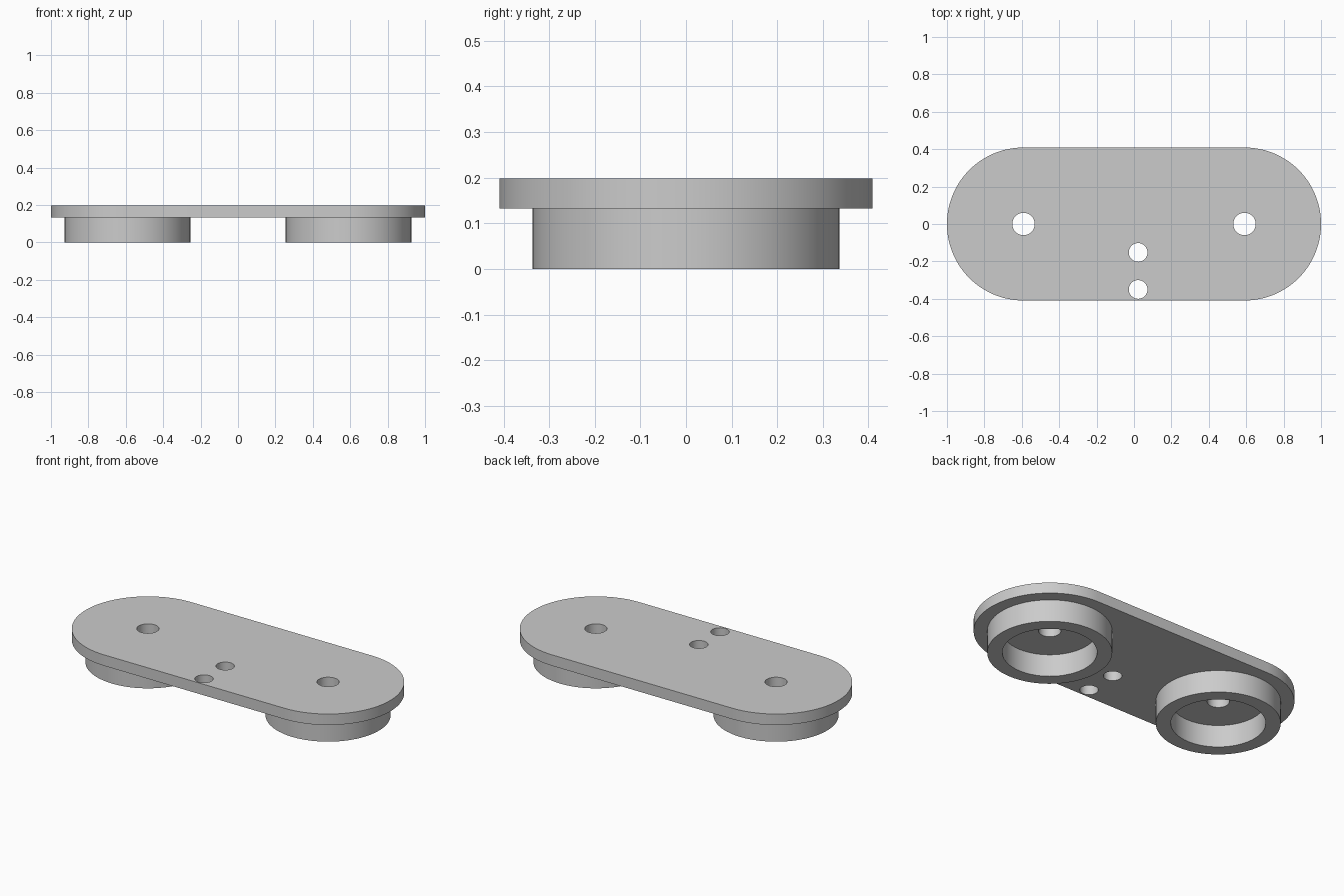
import bpy, bmesh
from math import pi, sin, cos

cube = bpy.data.objects.get("Cube")
if cube:
    bpy.data.objects.remove(cube, do_unlink=True)

PLATE_BOTTOM, PLATE_TOP = 0.133, 0.198
END_X, END_RADIUS = 0.591, 0.409
RING_OUTER, RING_INNER = 0.336, 0.255

grey = bpy.data.materials.new("plain grey")
grey.use_nodes = True
colour = (0.6, 0.6, 0.6, 1)
grey.diffuse_color = colour
grey.node_tree.nodes["Principled BSDF"].inputs["Base Color"].default_value = colour


def arc(cx, cy, r, start=0.0, sweep=2 * pi, n=64):
    """Points along an arc; a full circle leaves out the repeated end point."""
    count = n if sweep == 2 * pi else n + 1
    return [(cx + r * cos(start + sweep * i / n), cy + r * sin(start + sweep * i / n))
            for i in range(count)]


def extruded(name, loops, z0, z1, open_top=False):
    """Flat outline with holes, pulled up into a solid."""
    bm = bmesh.new()
    edges = []
    for loop in loops:
        verts = [bm.verts.new((x, y, z0)) for x, y in loop]
        edges += [bm.edges.new((a, b)) for a, b in zip(verts, verts[1:] + verts[:1])]
    bmesh.ops.triangle_fill(bm, edges=edges, use_beauty=True, normal=(0, 0, -1))
    base = bm.faces[:]
    geom = bmesh.ops.extrude_face_region(bm, geom=base, use_keep_orig=True)["geom"]
    top_verts = [g for g in geom if isinstance(g, bmesh.types.BMVert)]
    bmesh.ops.translate(bm, verts=top_verts, vec=(0, 0, z1 - z0))
    bmesh.ops.recalc_face_normals(bm, faces=bm.faces)
    if open_top:
        top = [g for g in geom if isinstance(g, bmesh.types.BMFace)]
        bmesh.ops.delete(bm, geom=top, context='FACES_ONLY')
    mesh = bpy.data.meshes.new(name)
    bm.to_mesh(mesh)
    bm.free()
    mesh.materials.append(grey)
    ob = bpy.data.objects.new(name, mesh)
    bpy.context.collection.objects.link(ob)
    bpy.ops.object.select_all(action='DESELECT')
    ob.select_set(True)
    bpy.context.view_layer.objects.active = ob
    bpy.ops.object.shade_smooth_by_angle(angle=pi / 6)
    return ob


# Rounded plate with two end holes and two off-centre holes
outline = (arc(END_X, 0, END_RADIUS, -pi / 2, pi)
           + arc(-END_X, 0, END_RADIUS, pi / 2, pi))
holes = [arc(s * END_X, 0, 0.06, n=32) for s in (-1, 1)]
holes += [arc(0.022, y, 0.05, n=32) for y in (-0.152, -0.35)]
extruded("plate", [outline] + holes, PLATE_BOTTOM, PLATE_TOP)

# Hollow round feet, joined to the plate at their open tops
for side, s in (("left", 1), ("right", -1)):
    extruded(side + "_ring_foot",
             [arc(s * END_X, 0, RING_OUTER), arc(s * END_X, 0, RING_INNER)],
             0, PLATE_BOTTOM, open_top=True)
